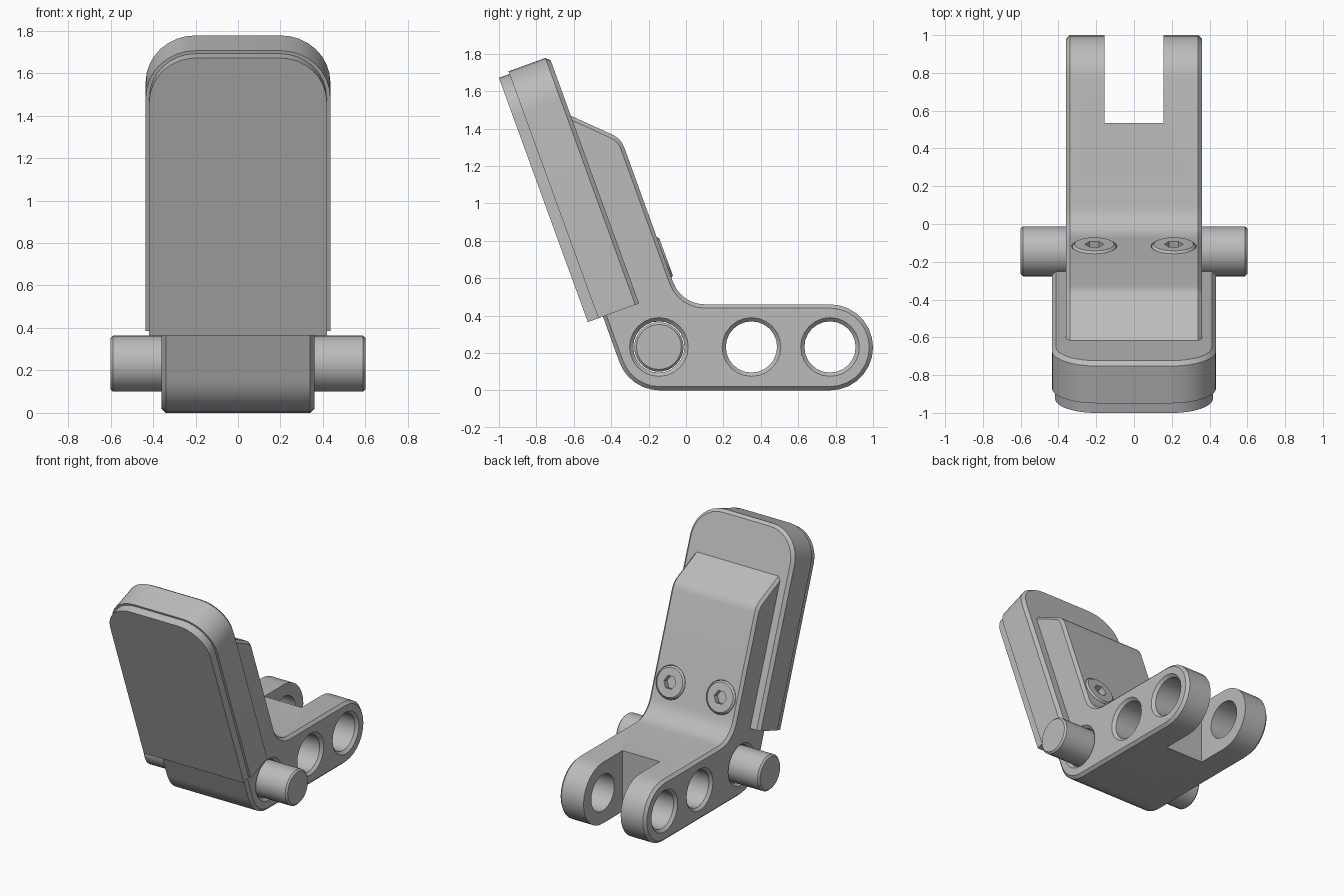
import bpy, bmesh
from math import sin, cos, pi, radians
from mathutils import Matrix, Vector

if "Cube" in bpy.data.objects:
    bpy.data.objects.remove(bpy.data.objects["Cube"])

grey = bpy.data.materials.new("light grey")
grey.use_nodes = True
grey.diffuse_color = (0.5, 0.5, 0.5, 1)
grey.node_tree.nodes["Principled BSDF"].inputs["Base Color"].default_value = grey.diffuse_color

TILT = radians(20)
S, C = sin(TILT), cos(TILT)


def frame(x_axis, y_axis, origin):
    x, y = Vector(x_axis), Vector(y_axis)
    m = Matrix((x, y, x.cross(y))).transposed().to_4x4()
    m.translation = origin
    return m


def side_frame(y=0, z=0):
    return frame((0, 1, 0), (0, 0, 1), (0, y, z))


def finish(bm, name, matrix):
    bmesh.ops.recalc_face_normals(bm, faces=bm.faces)
    mesh = bpy.data.meshes.new(name)
    bm.transform(matrix)
    bm.to_mesh(mesh)
    bm.free()
    mesh.materials.append(grey)
    ob = bpy.data.objects.new(name, mesh)
    bpy.context.collection.objects.link(ob)
    return ob


def prism(name, outline, low, high, matrix, chamfer=0, keep=lambda e: False):
    """Extrude an outline from low to high; chamfer the rims chosen by keep."""
    bm = bmesh.new()
    rims = [[bm.verts.new((a, b, h)) for a, b in outline] for h in (low, high)]
    n = len(outline)
    for rim in rims:
        bm.faces.new(rim)
    for i in range(n):
        j = (i + 1) % n
        bm.faces.new((rims[0][i], rims[0][j], rims[1][j], rims[1][i]))
    bmesh.ops.recalc_face_normals(bm, faces=bm.faces)
    edges = [e for e in bm.edges if keep(e)]
    if edges:
        bmesh.ops.bevel(bm, geom=edges, offset=chamfer, segments=1, affect='EDGES')
    return finish(bm, name, matrix)


def lathe(name, profile, matrix, sides=24):
    """Revolve (radius, height) pairs around the local z axis, with capped ends."""
    bm = bmesh.new()
    rings = [[bm.verts.new((r * cos(2 * pi * i / sides), r * sin(2 * pi * i / sides), h))
              for i in range(sides)] for r, h in profile]
    for a, b in zip(rings, rings[1:]):
        for i in range(sides):
            j = (i + 1) % sides
            bm.faces.new((a[i], a[j], b[j], b[i]))
    bm.faces.new(rings[0])
    bm.faces.new(rings[-1])
    return finish(bm, name, matrix)


def cut(target, cutter):
    cutter.hide_render = True
    mod = target.modifiers.new("cut", 'BOOLEAN')
    mod.operation, mod.solver, mod.object = 'DIFFERENCE', 'EXACT', cutter
    bpy.context.view_layer.objects.active = target
    bpy.ops.object.modifier_apply(modifier=mod.name)
    bpy.data.objects.remove(cutter)


def arc(cx, cy, r, start, end, steps):
    angles = [radians(start + (end - start) * i / steps) for i in range(steps + 1)]
    return [(cx + r * cos(t), cy + r * sin(t)) for t in angles]


def flat_rim(e):
    return abs(e.verts[0].co.z - e.verts[1].co.z) < 1e-5


# Bent arm: side profile with rounded foot, inner fillet and sloped top
profile = (arc(-0.14, 0.23, 0.23, 200, 270, 6)
           + arc(0.77, 0.23, 0.23, -90, 90, 14)
           + arc(0.10, 0.64, 0.18, -90, -160, 6)
           + arc(-0.443, 1.258, 0.12, 20, 65.6, 4)
           + [(-0.70, 1.507), (-0.79, 1.35)])
arm = prism("bent_arm", profile, -0.36, 0.36, side_frame(), 0.02, flat_rim)

# Fork slot and countersunk cross holes
slot = [(0.535, -0.1), (1.1, -0.1), (1.1, 0.6), (0.535, 0.6)]
cut(arm, prism("slot_cutter", slot, -0.155, 0.155, side_frame()))
hole = [(0.167, -0.37), (0.137, -0.34), (0.137, 0.34), (0.167, 0.37)]
for y in (-0.145, 0.35, 0.77):
    cut(arm, lathe("hole_cutter", hole, side_frame(y, 0.232)))

# Pivot pin through the foot
pin = lathe("pivot_pin", [(0.12, -0.6), (0.132, -0.588), (0.132, 0.588), (0.12, 0.6)],
            side_frame(-0.145, 0.232), 32)
parts = [arm, pin]

# Socket screws sunk into the sloped back
for side, x in (("left", 0.21), ("right", -0.21)):
    m = frame((1, 0, 0), (0, S, -C), (x, -0.118, 0.71))
    cut(arm, lathe("pocket_cutter", [(0.12, -0.04), (0.12, 0.05)], m))
    screw = lathe(side + "_screw", [(0.117, -0.045), (0.117, 0.0), (0.105, 0.012)], m)
    cut(screw, lathe("socket_cutter", [(0.05, -0.03), (0.05, 0.05)], m, 6))
    parts.append(screw)


# Tilted pad: a thick backing and a slightly smaller face layer
def pad_outline(w, length, r):
    return ([(-w, 0), (w, 0)] + arc(w - r, length - r, r, 0, 90, 8)
            + arc(r - w, length - r, r, 90, 180, 8))


def back_rim(e):
    return flat_rim(e) and e.verts[0].co.z < -0.2 and max(v.co.y for v in e.verts) > 0.01


pad_frame = frame((1, 0, 0), (0, -S, C), (0, -0.525, 0.365))
parts.append(prism("pad_backing", pad_outline(0.435, 1.405, 0.235), -0.292, -0.06,
                   pad_frame, 0.022, back_rim))
parts.append(prism("pad_face", pad_outline(0.418, 1.39, 0.22), -0.07, 0, pad_frame))

# Smooth the curves, keep the edges crisp
bpy.ops.object.select_all(action='DESELECT')
for ob in parts:
    ob.select_set(True)
bpy.context.view_layer.objects.active = arm
bpy.ops.object.shade_smooth_by_angle(angle=radians(30))
